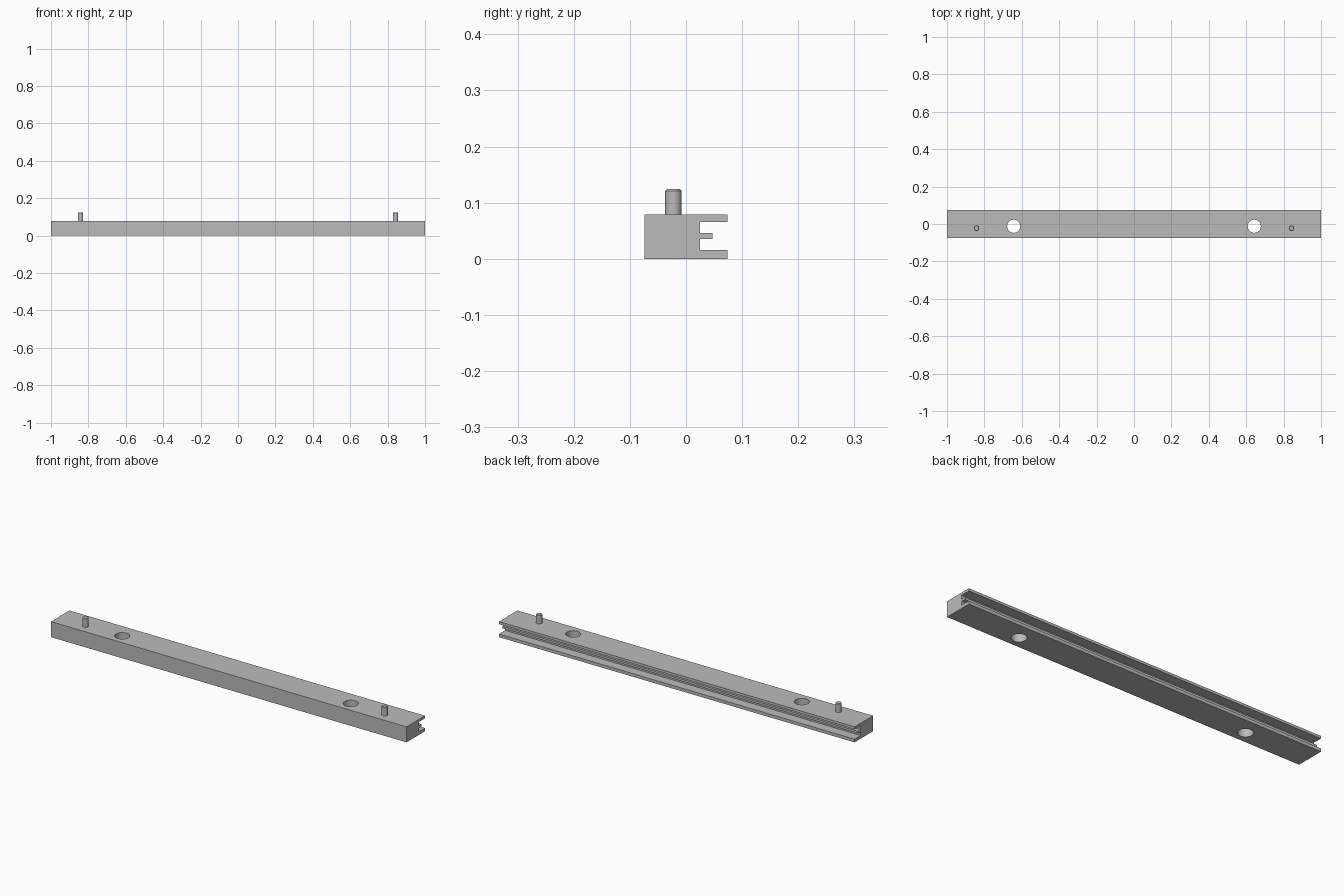
import bpy
import bmesh
import math

cube = bpy.data.objects.get("Cube")
if cube:
    bpy.data.objects.remove(cube, do_unlink=True)

GREY = (0.5, 0.5, 0.5, 1.0)
metal = bpy.data.materials.new("plain grey metal")
metal.use_nodes = True
metal.diffuse_color = GREY
metal.node_tree.nodes["Principled BSDF"].inputs["Base Color"].default_value = GREY


def add_object(name, bm):
    bmesh.ops.recalc_face_normals(bm, faces=bm.faces)
    mesh = bpy.data.meshes.new(name)
    bm.to_mesh(mesh)
    bm.free()
    mesh.materials.append(metal)
    obj = bpy.data.objects.new(name, mesh)
    bpy.context.collection.objects.link(obj)
    return obj


def cylinder(name, x, y, z0, z1, radius, chamfer=0.0):
    """Upright cylinder with an optional chamfer round its top edge."""
    bm = bmesh.new()
    bmesh.ops.create_cone(bm, cap_ends=True, segments=48, radius1=radius,
                          radius2=radius, depth=z1 - z0)
    bmesh.ops.translate(bm, verts=bm.verts, vec=(x, y, (z0 + z1) / 2))
    if chamfer:
        rim = [e for e in bm.edges if all(v.co.z > z1 - 1e-4 for v in e.verts)]
        bmesh.ops.bevel(bm, geom=rim, offset=chamfer, segments=1, affect='EDGES')
    return add_object(name, bm)


def smooth(obj):
    bpy.ops.object.select_all(action='DESELECT')
    obj.select_set(True)
    bpy.context.view_layer.objects.active = obj
    bpy.ops.object.shade_smooth_by_angle(angle=math.radians(30))


# Rail: grooved cross-section (y, z) extruded along x
HEIGHT = 0.079
profile = [(-0.074, 0), (0.074, 0), (0.074, 0.016), (0.025, 0.016),
           (0.025, 0.035), (0.047, 0.035), (0.047, 0.046), (0.025, 0.046),
           (0.025, 0.066), (0.074, 0.066), (0.074, HEIGHT), (-0.074, HEIGHT)]
bm = bmesh.new()
end = bm.faces.new([bm.verts.new((-1, y, z)) for y, z in profile])
swept = bmesh.ops.extrude_face_region(bm, geom=[end], use_keep_orig=True)
bmesh.ops.translate(bm, vec=(2, 0, 0),
                    verts=[g for g in swept["geom"] if isinstance(g, bmesh.types.BMVert)])
rail = add_object("grooved_rail", bm)

for side, label in ((-1, "right"), (1, "left")):
    # Through hole
    cutter = cylinder(label + "_hole_cutter", side * 0.643, -0.012, -0.05, 0.15, 0.035)
    cutter.hide_render = True
    cut = rail.modifiers.new(label + " hole", 'BOOLEAN')
    cut.operation = 'DIFFERENCE'
    cut.solver = 'EXACT'
    cut.object = cutter
    bpy.context.view_layer.objects.active = rail
    bpy.ops.object.modifier_apply(modifier=cut.name)
    bpy.data.objects.remove(cutter, do_unlink=True)

    # Locating pin
    smooth(cylinder(label + "_locating_pin", side * 0.842, -0.0225,
                    HEIGHT - 0.01, 0.124, 0.0145, 0.003))

smooth(rail)
